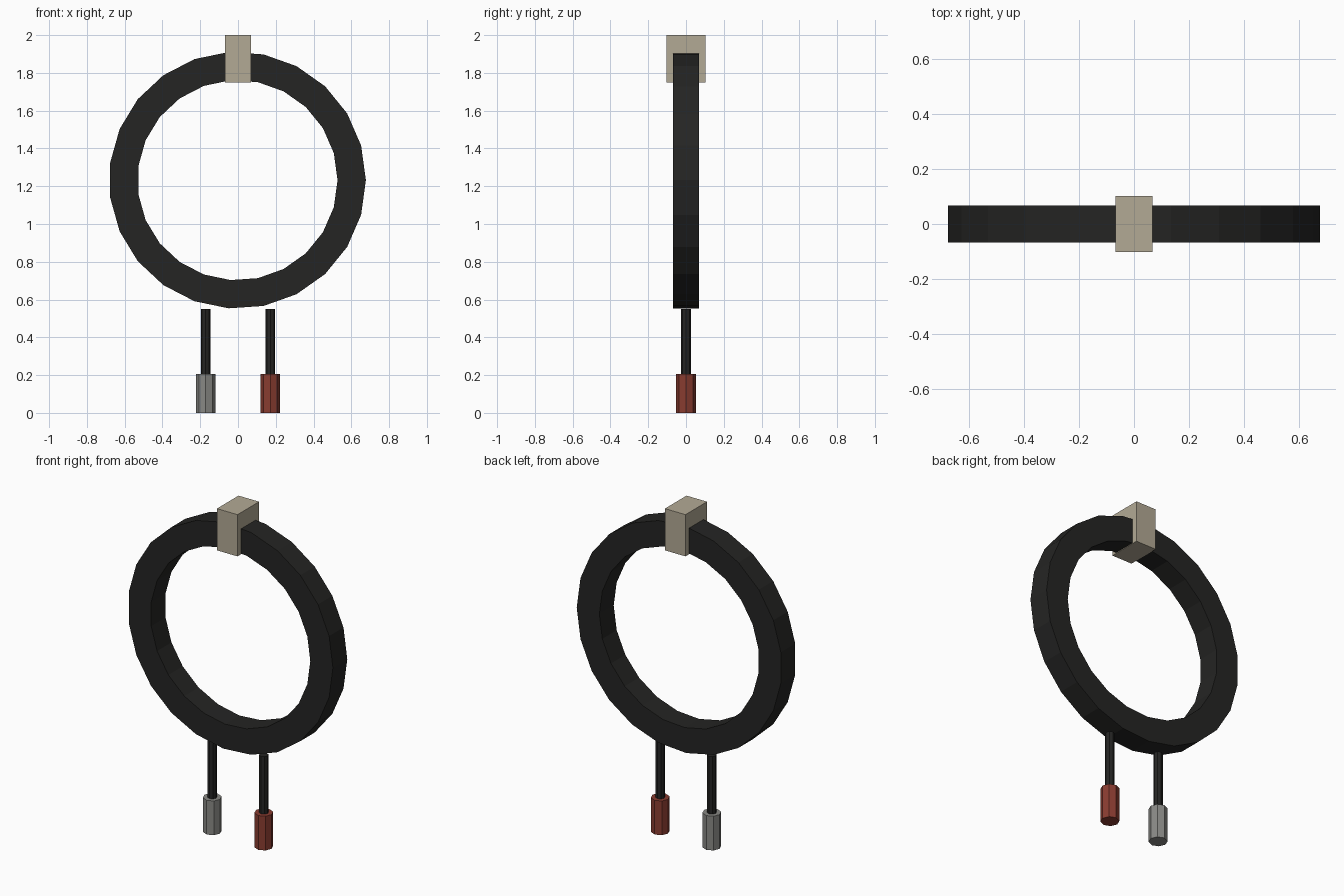
import bpy, bmesh
from math import cos, sin, tau

if "Cube" in bpy.data.objects:
    bpy.data.objects.remove(bpy.data.objects["Cube"])


def material(name, rgb):
    m = bpy.data.materials.new(name)
    m.diffuse_color = (*rgb, 1)
    m.use_nodes = True
    m.node_tree.nodes["Principled BSDF"].inputs["Base Color"].default_value = m.diffuse_color
    return m


BLACK = material("black_rubber", (0.018, 0.018, 0.017))
TAN = material("tan_clip", (0.45, 0.40, 0.30))
RED = material("red_plug", (0.25, 0.045, 0.03))
GREY = material("grey_plug", (0.25, 0.25, 0.235))


def cylinder(name, x, z0, z1, radius, mat):
    bpy.ops.mesh.primitive_cylinder_add(vertices=8, radius=radius, depth=z1 - z0,
                                        location=(x, 0, (z0 + z1) / 2))
    o = bpy.context.object
    o.name = name
    o.data.materials.append(mat)


# Coiled loop: square section swept round 23 flat sides
SIDES, CX, CZ, HALF = 23, -0.003, 1.232, 0.068
section = [(0.53, -HALF), (0.68, -HALF), (0.68, HALF), (0.53, HALF)]
bm = bmesh.new()
rings = []
for i in range(SIDES):
    a = tau * i / SIDES
    rings.append([bm.verts.new((CX + r * cos(a), y, CZ + r * sin(a))) for r, y in section])
for i in range(SIDES):
    p, q = rings[i], rings[(i + 1) % SIDES]
    for j in range(4):
        k = (j + 1) % 4
        bm.faces.new((p[j], p[k], q[k], q[j]))
bmesh.ops.recalc_face_normals(bm, faces=bm.faces)
mesh = bpy.data.meshes.new("cable_loop")
bm.to_mesh(mesh)
bm.free()
loop = bpy.data.objects.new("cable_loop", mesh)
bpy.context.collection.objects.link(loop)
mesh.materials.append(BLACK)

# Clip round the top of the loop
bpy.ops.mesh.primitive_cube_add(size=1, location=(0, 0, 1.875))
clip = bpy.context.object
clip.name = "top_clip"
clip.scale = (0.136, 0.204, 0.25)
clip.data.materials.append(TAN)

# Hanging leads with their end plugs
for side, x, mat in (("left", -0.171, GREY), ("right", 0.171, RED)):
    cylinder(side + "_lead", x, 0.17, 0.55, 0.026, BLACK)
    cylinder(side + "_plug", x, 0, 0.205, 0.052, mat)
